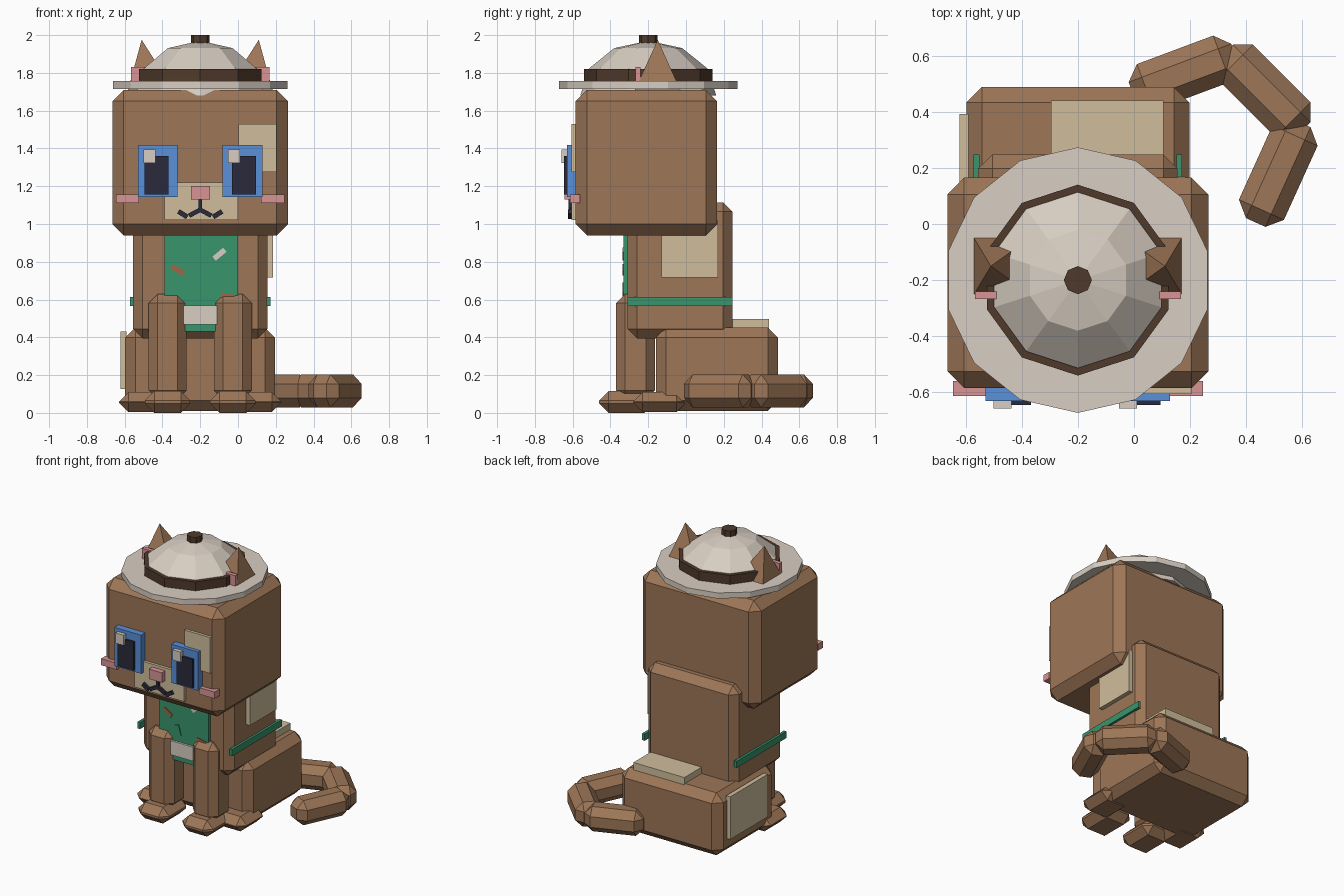
import bpy, bmesh, math
from mathutils import Matrix

if "Cube" in bpy.data.objects:
    bpy.data.objects.remove(bpy.data.objects["Cube"])

CX = -0.2  # the seated body is symmetric about this x


def material(name, r, g, b):
    m = bpy.data.materials.new(name)
    m.diffuse_color = [*((c / 255 / 12.92) if c < 11 else ((c / 255 + 0.055) / 1.055) ** 2.4
                         for c in (r, g, b)), 1]
    m.use_nodes = True
    m.node_tree.nodes["Principled BSDF"].inputs["Base Color"].default_value = m.diffuse_color
    return m


BROWN = material("brown fur", 157, 118, 87)
DARK = material("dark brown", 80, 58, 43)
CREAM = material("cream", 208, 190, 156)
WHITE = material("warm white", 216, 206, 194)
GREEN = material("green", 56, 149, 108)
BLUE = material("blue", 90, 144, 216)
PINK = material("pink", 216, 148, 148)
NAVY = material("navy black", 42, 42, 60)
RUST = material("rust", 160, 102, 70)


def finish(name, bm, mat):
    bmesh.ops.recalc_face_normals(bm, faces=bm.faces[:])
    me = bpy.data.meshes.new(name)
    bm.to_mesh(me)
    bm.free()
    me.materials.append(mat)
    ob = bpy.data.objects.new(name, me)
    bpy.context.collection.objects.link(ob)
    return ob


def box(name, x, y, z, mat, chamfer=0.0):
    """Box from (min, max) ranges, with optional flat chamfer."""
    bm = bmesh.new()
    bmesh.ops.create_cube(bm, size=1)
    size = [r[1] - r[0] for r in (x, y, z)]
    bmesh.ops.scale(bm, vec=size, verts=bm.verts[:])
    if chamfer:
        bmesh.ops.bevel(bm, geom=bm.edges[:], offset=chamfer, segments=1,
                        profile=0.5, affect='EDGES')
    ob = finish(name, bm, mat)
    ob.location = [(r[0] + r[1]) / 2 for r in (x, y, z)]
    return ob


def pair(name, off, width, y, z, mat, chamfer=0.0):
    """Two boxes mirrored about the body centre line."""
    for side, s in (("left", -1), ("right", 1)):
        c = CX + s * off
        box(f"{side}_{name}", (c - width / 2, c + width / 2), y, z, mat, chamfer)


def bar(name, x, z, length, height, deg, y, mat):
    """Small bar on the front, turned about y."""
    ob = box(name, (x - length / 2, x + length / 2), y, (z - height / 2, z + height / 2), mat)
    ob.rotation_euler.y = -math.radians(deg)


def lathe(name, profile, n, mat):
    """Turned solid around the hat axis; profile is (radius, z) from bottom to top."""
    bm = bmesh.new()
    rings = []
    for r, z in profile:
        count = 1 if r == 0 else n
        rings.append([bm.verts.new((r * math.sin(i * math.tau / n), r * math.cos(i * math.tau / n), z))
                      for i in range(count)])
    for a, b in zip(rings, rings[1:]):
        for i in range(n):
            j = (i + 1) % n
            q = [a[i % len(a)], a[j % len(a)], b[j % len(b)], b[i % len(b)]]
            bm.faces.new(list(dict.fromkeys(q)))
    for ring in (rings[0], rings[-1]):
        if len(ring) > 2:
            bm.faces.new(ring)
    ob = finish(name, bm, mat)
    ob.location = (CX, -0.2, 0)
    return ob


# body, head and limbs
box("head", (-0.665, 0.265), (-0.585, 0.165), (0.94, 1.71), BROWN, 0.06)
box("torso", (-0.555, 0.155), (-0.31, 0.247), (0.395, 1.115), BROWN, 0.05)
box("haunches", (-0.597, 0.197), (-0.16, 0.488), (0.01, 0.453), BROWN, 0.055)
pair("front_leg", 0.173, 0.2, (-0.37, -0.165), (0.07, 0.63), BROWN, 0.048)
pair("front_paw", 0.173, 0.24, (-0.46, -0.17), (0.0, 0.115), BROWN, 0.05)
pair("hind_paw", 0.31, 0.24, (-0.28, 0.0), (0.005, 0.11), BROWN, 0.05)

# tail of three overlapping chamfered blocks
for i, (x, y, deg) in enumerate([(0.177, 0.538, 20.5), (0.464, 0.474, -45), (0.514, 0.183, 65.6)]):
    seg = box(f"tail_segment_{i + 1}", (x - 0.195, x + 0.195), (y - 0.088, y + 0.088),
              (0.029, 0.204), BROWN, 0.05)
    seg.rotation_euler.z = math.radians(deg)

# ears: leaning four-sided pyramids with pink inner plates
for side, s in (("left", -1), ("right", 1)):
    bm = bmesh.new()
    base = [bm.verts.new((CX + s * (0.26 + 0.125 * a), -0.15 + 0.125 * b, 1.70))
            for a, b in ((-1, -1), (1, -1), (1, 1), (-1, 1))]
    tip = bm.verts.new((CX + s * 0.31, -0.15, 1.975))
    bm.faces.new(base)
    for k in range(4):
        bm.faces.new((base[k], base[(k + 1) % 4], tip))
    finish(f"{side}_ear", bm, BROWN)
pair("inner_ear", 0.322, 0.09, (-0.268, -0.24), (1.72, 1.83), PINK)

# hat
dome = [(0.36 * math.cos(math.radians(a)), 1.68 + 0.29 * math.sin(math.radians(a)))
        for a in (0, 30, 60)] + [(0, 1.97)]
lathe("hat_dome", dome, 10, WHITE)
lathe("hat_brim", [(0.473, 1.716), (0.473, 1.756)], 14, WHITE)
lathe("hat_band", [(0.34, 1.757), (0.34, 1.82)], 10, DARK)
lathe("hat_button", [(0.05, 1.94), (0.05, 2.0)], 8, DARK)

# face
pair("eye", 0.224, 0.21, (-0.631, -0.58), (1.143, 1.417), BLUE)
pair("pupil", 0.231, 0.128, (-0.645, -0.6), (1.157, 1.36), NAVY)
for side, x in (("left", -0.469), ("right", -0.022)):
    box(f"{side}_eye_highlight", (x - 0.032, x + 0.032), (-0.658, -0.62), (1.322, 1.395), WHITE)
pair("cheek", 0.384, 0.122, (-0.613, -0.56), (1.11, 1.157), PINK)
box("muzzle", (-0.39, 0.0), (-0.605, -0.58), (1.02, 1.22), CREAM)
box("nose", (-0.25, -0.148), (-0.643, -0.59), (1.13, 1.2), PINK)
box("mouth_centre", (-0.21, -0.19), (-0.622, -0.6), (1.065, 1.13), NAVY)
for side, s in (("left", -1), ("right", 1)):
    bar(f"{side}_mouth_inner", CX + s * 0.029, 1.06, 0.068, 0.024, -s * 28, (-0.622, -0.6), NAVY)
    bar(f"{side}_mouth_outer", CX + s * 0.092, 1.052, 0.056, 0.026, s * 32, (-0.625, -0.6), NAVY)
box("forehead_patch", (0.002, 0.205), (-0.605, -0.58), (1.275, 1.53), CREAM)

# bib, side straps and decorations
box("bib", (-0.39, 0.0), (-0.33, -0.3), (0.43, 1.0), GREEN)
box("bib_pocket", (-0.288, -0.11), (-0.345, -0.32), (0.468, 0.568), WHITE)
pair("side_strap", 0.361, 0.02, (-0.31, 0.247), (0.566, 0.613), GREEN)
for i, (x, z, deg, mat) in enumerate([(-0.32, 0.757, -30, RUST), (-0.098, 0.84, 40, WHITE),
                                      (-0.237, 0.652, -75, GREEN), (-0.055, 0.618, -10, RUST)]):
    bar(f"bib_fleck_{i + 1}", x, z, 0.074, 0.028, deg, (-0.336, -0.325), mat)

# cream fur patches
box("torso_side_patch", (0.15, 0.184), (-0.13, 0.17), (0.718, 1.02), CREAM)
box("back_patch", (-0.295, 0.105), (0.2, 0.44), (0.44, 0.498), CREAM)
box("hip_patch", (-0.622, -0.59), (-0.03, 0.392), (0.127, 0.43), CREAM)
